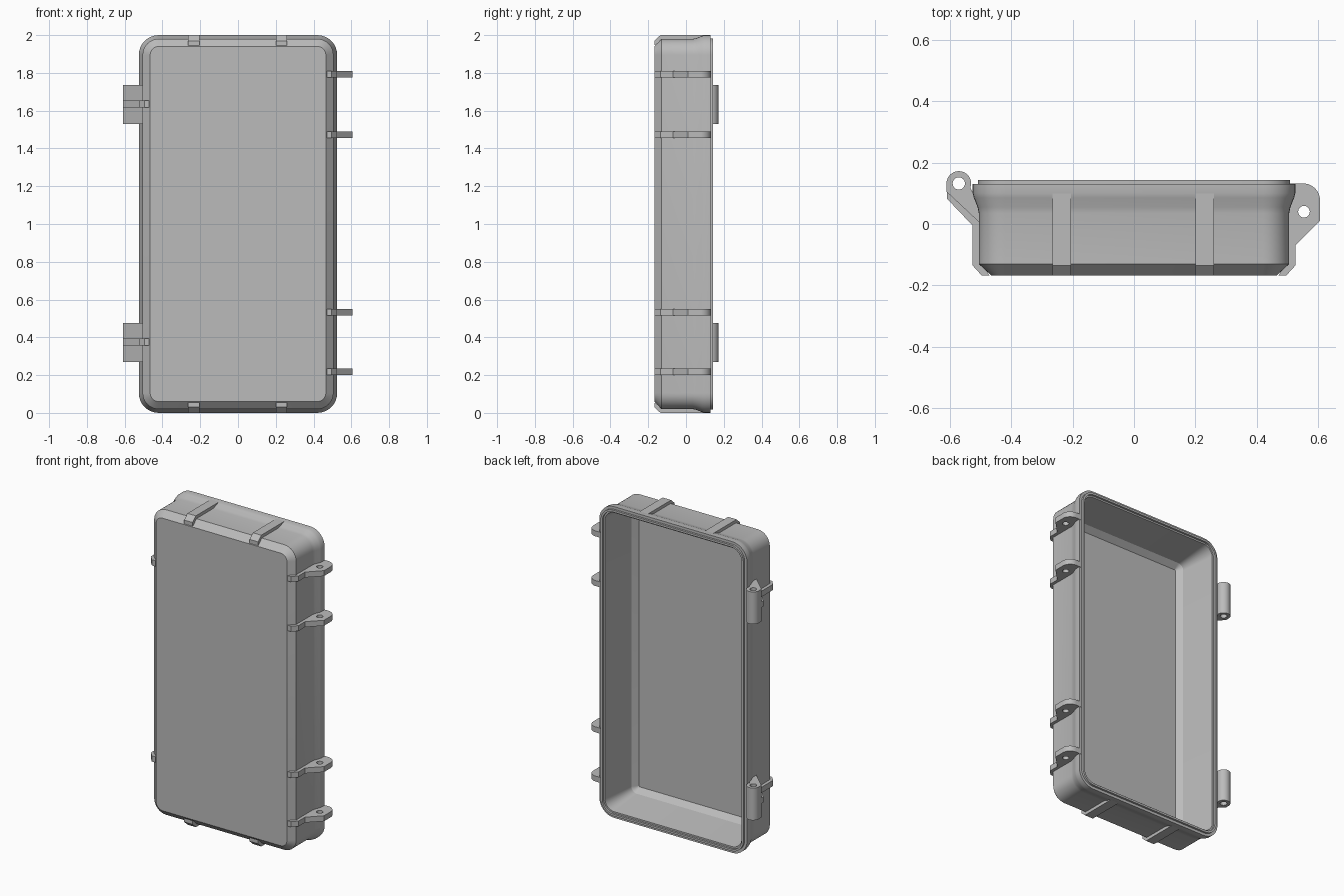
import bpy, bmesh
from math import sin, cos, pi, radians
from mathutils import Matrix

cube = bpy.data.objects.get("Cube")
if cube:
    bpy.data.objects.remove(cube)

grey = bpy.data.materials.new("grey plastic")
grey.use_nodes = True
colour = (0.5, 0.5, 0.5, 1)
grey.diffuse_color = colour
grey.node_tree.nodes["Principled BSDF"].inputs["Base Color"].default_value = colour

HALF_X, HALF_Z, CORNER = 0.525, 1.0, 0.105


def finish(obj):
    bpy.ops.object.select_all(action='DESELECT')
    obj.select_set(True)
    bpy.context.view_layer.objects.active = obj
    bpy.ops.object.shade_smooth_by_angle(angle=radians(30))


def arc(cx, cy, r, start, end, steps=10):
    angles = [radians(start + (end - start) * i / steps) for i in range(steps + 1)]
    return [(cx + r * cos(a), cy + r * sin(a)) for a in angles]


def ring(inset, steps=8):
    """Rounded rectangle, inset from the outer flange."""
    r = CORNER - inset
    x, z = HALF_X - inset - r, HALF_Z - inset - r
    pts = []
    for i, (sx, sz) in enumerate([(1, 1), (-1, 1), (-1, -1), (1, -1)]):
        pts += arc(sx * x, sz * z, r, 90 * i, 90 * i + 90, steps)
    return pts


def prism(name, outline, thickness, place, hole=None):
    """Extruded outline, optionally with a round hole."""
    curve = bpy.data.curves.new(name, 'CURVE')
    curve.dimensions = '2D'
    curve.fill_mode = 'BOTH'
    curve.extrude = thickness / 2
    shapes = [outline] + ([arc(*hole, 0, 345, 23)] if hole else [])
    for shape in shapes:
        spline = curve.splines.new('POLY')
        spline.points.add(len(shape) - 1)
        for p, (x, y) in zip(spline.points, shape):
            p.co = (x, y, 0, 1)
        spline.use_cyclic_u = True
    temp = bpy.data.objects.new(name + "_curve", curve)
    bpy.context.collection.objects.link(temp)
    bpy.context.view_layer.update()
    mesh = bpy.data.meshes.new_from_object(
        temp.evaluated_get(bpy.context.evaluated_depsgraph_get()))
    bpy.data.objects.remove(temp)
    bpy.data.curves.remove(curve)
    bm = bmesh.new()
    bm.from_mesh(mesh)
    bmesh.ops.remove_doubles(bm, verts=bm.verts, dist=0.0001)
    bmesh.ops.recalc_face_normals(bm, faces=bm.faces)
    bm.to_mesh(mesh)
    bm.free()
    mesh.transform(place)
    mesh.materials.clear()
    mesh.materials.append(grey)
    obj = bpy.data.objects.new(name, mesh)
    bpy.context.collection.objects.link(obj)
    finish(obj)


# Case shell: (half width, depth) from outer face, round the rim, to inner floor
profile = [(0.465, -0.167), (0.505, -0.13), (0.505, 0.035), (0.509, 0.055),
           (0.521, 0.085), (0.525, 0.1), (0.525, 0.13), (0.508, 0.13),
           (0.508, 0.143), (0.495, 0.143), (0.495, 0.13), (0.485, 0.13),
           (0.458, -0.1), (0.428, -0.135)]
bm = bmesh.new()
loops = [[bm.verts.new((x, y, z + HALF_Z)) for x, z in ring(HALF_X - h)]
         for h, y in profile]
for a, b in zip(loops, loops[1:]):
    n = len(a)
    for i in range(n):
        bm.faces.new((a[i], a[(i + 1) % n], b[(i + 1) % n], b[i]))
bm.faces.new(loops[0])
bm.faces.new(loops[-1])
bmesh.ops.recalc_face_normals(bm, faces=bm.faces)
mesh = bpy.data.meshes.new("case_shell")
bm.to_mesh(mesh)
bm.free()
mesh.materials.append(grey)
shell = bpy.data.objects.new("case_shell", mesh)
bpy.context.collection.objects.link(shell)
finish(shell)

# Foot of every rib, wrapping the front chamfer
foot = [(0.47, -0.168), (0.495, -0.168), (0.525, -0.135)]

# Ribs on the top and bottom ends
turn = Matrix.Rotation(-pi / 2, 4, 'Y')
for end, sign in (("top", 1), ("bottom", -1)):
    outline = [(HALF_Z + sign * (h + HALF_Z - HALF_X), y)
               for h, y in foot + [(0.525, 0.1), (0.495, 0.1), (0.495, -0.13)]]
    for side, x in (("left", 0.23), ("right", -0.235)):
        prism(f"{end}_rib_{side}", outline, 0.06, Matrix.Translation((x, 0, 0)) @ turn)

# Latch ears with pin holes
ear = foot + [(0.525, -0.07), (0.605, 0.01)] + arc(0.55, 0.077, 0.055, 0, 90)
ear += [(0.495, 0.132), (0.495, -0.13)]
for i, z in enumerate((0.217, 0.533, 1.473, 1.792)):
    prism(f"latch_ear_{i + 1}", ear, 0.035, Matrix.Translation((0, 0, z)),
          hole=(0.553, 0.04, 0.019))

# Hinge knuckles and their support ribs
pin = (-0.57, 0.132)
knuckle = arc(*pin, 0.04, -20, 180, 18)
knuckle += [(-0.61, 0.105), (-0.503, 0.005), (-0.495, 0.04), (-0.515, 0.085)]
support = [(-h, y) for h, y in foot]
support += [(-0.525, -0.005), (-0.609, 0.083), (-0.609, 0.115), (-0.495, 0.015),
            (-0.495, -0.13)]
for place, z in (("lower", 0.372), ("upper", 1.632)):
    prism(f"hinge_knuckle_{place}", knuckle, 0.207, Matrix.Translation((0, 0, z)),
          hole=(*pin, 0.02))
    prism(f"hinge_rib_{place}", support, 0.037, Matrix.Translation((0, 0, z + 0.003)))
